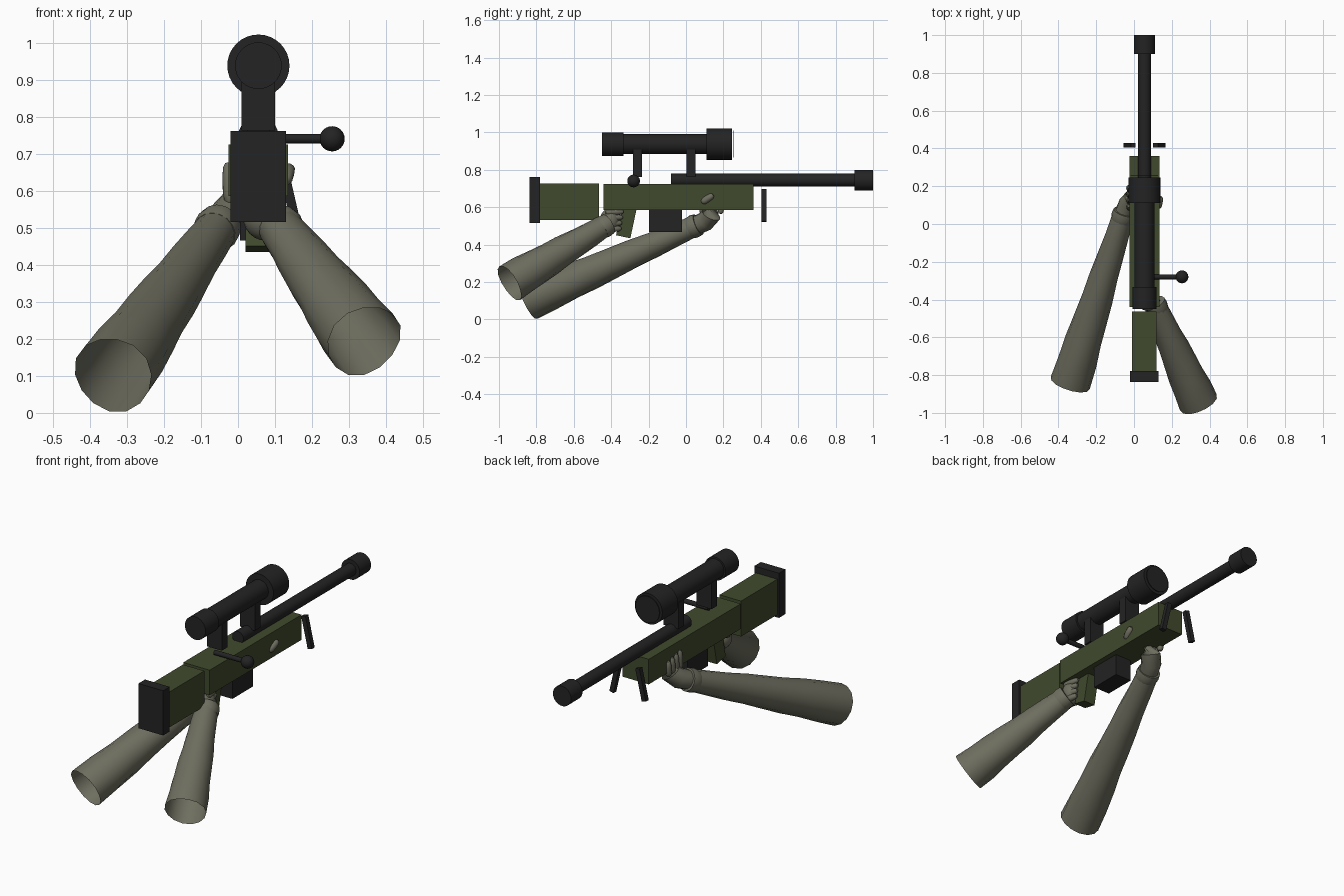
import bpy, bmesh, math
from mathutils import Vector

if "Cube" in bpy.data.objects:
    bpy.data.objects.remove(bpy.data.objects["Cube"])


def material(name, rgb):
    m = bpy.data.materials.new(name)
    m.diffuse_color = (*rgb, 1)
    m.use_nodes = True
    m.node_tree.nodes["Principled BSDF"].inputs["Base Color"].default_value = m.diffuse_color
    return m


BLACK = material("matte black", (0.017, 0.017, 0.017))
GREEN = material("olive green", (0.052, 0.068, 0.026))
SLEEVE = material("grey green cloth", (0.155, 0.155, 0.115))
CX = 0.055  # centre line of the rifle


def finish(name, bm, mat, smooth=False):
    bmesh.ops.recalc_face_normals(bm, faces=bm.faces)
    me = bpy.data.meshes.new(name)
    bm.to_mesh(me)
    bm.free()
    me.materials.append(mat)
    ob = bpy.data.objects.new(name, me)
    bpy.context.collection.objects.link(ob)
    if smooth:
        bpy.ops.object.select_all(action='DESELECT')
        ob.select_set(True)
        bpy.context.view_layer.objects.active = ob
        bpy.ops.object.shade_smooth_by_angle(angle=math.radians(40))
    return ob


def box(name, centre, size, mat, rot=(0, 0, 0)):
    bm = bmesh.new()
    bmesh.ops.create_cube(bm, size=1)
    for v in bm.verts:
        v.co = Vector([c * s for c, s in zip(v.co, size)])
    ob = finish(name, bm, mat)
    ob.location = centre
    ob.rotation_euler = rot
    return ob


def tube(name, rings, mat, sides=32, cap_start=True, cap_end=True, wobble=0.0):
    """Loft circles given as (x, y, z, radius) along a path."""
    bm = bmesh.new()
    pts = [Vector(r[:3]) for r in rings]
    loops = []
    for i, p in enumerate(pts):
        d = pts[min(i + 1, len(pts) - 1)] - pts[max(i - 1, 0)]
        d.normalize()
        ref = Vector((0, 0, 1)) if abs(d.z) < 0.9 else Vector((0, 1, 0))
        u = d.cross(ref).normalized()
        w = u.cross(d)
        loop = []
        for k in range(sides):
            a = 2 * math.pi * k / sides
            r = rings[i][3] * (1 + wobble * math.sin(3 * a + i * 2.1))
            loop.append(bm.verts.new(p + r * (u * math.cos(a) + w * math.sin(a))))
        loops.append(loop)
    for a, b in zip(loops, loops[1:]):
        for k in range(sides):
            n = (k + 1) % sides
            bm.faces.new((a[k], a[n], b[n], b[k]))
    if cap_start:
        bm.faces.new(loops[0])
    if cap_end:
        bm.faces.new(loops[-1])
    return finish(name, bm, mat, True)


def cylinder_y(name, y0, y1, z, r, mat=BLACK):
    return tube(name, [(CX, y0, z, r), (CX, y1, z, r)], mat)


def ball(name, centre, radii, mat):
    bm = bmesh.new()
    bmesh.ops.create_uvsphere(bm, u_segments=20, v_segments=12, radius=1)
    for v in bm.verts:
        v.co = Vector([c + a * r for c, a, r in zip(centre, v.co, radii)])
    return finish(name, bm, mat, True)


def finger(name, a, b, r):
    """Rounded finger between two points."""
    a, b = Vector(a), Vector(b)
    rings = [(*a.lerp(b, t), r * s) for t, s in
             ((0, .5), (.08, .85), (.25, 1), (.6, .95), (.88, .8), (1, .4))]
    return tube(name, rings, SLEEVE, 10)


def arm(name, start, wrist, radii):
    """Open sleeve tapering from the cut end to the wrist."""
    a, b = Vector(start), Vector(wrist)
    n = len(radii) - 1
    return tube(name, [(*a.lerp(b, i / n), r) for i, r in enumerate(radii)],
                SLEEVE, 14, cap_start=False, wobble=0.025)


# Stock, body, grip and magazine
box("butt_pad", (CX, -0.808, 0.638), (0.15, 0.057, 0.246), BLACK)
box("rear_stock", (CX, -0.622, 0.628), (0.13, 0.316, 0.195), GREEN)
box("body", (CX, -0.04, 0.655), (0.16, 0.80, 0.138), GREEN)
box("pistol_grip", (CX, -0.318, 0.525), (0.07, 0.078, 0.17), GREEN, (math.radians(-12), 0, 0))
box("magazine", (CX, -0.11, 0.53), (0.10, 0.178, 0.128), BLACK)

# Barrel and muzzle
cylinder_y("barrel", -0.08, 0.92, 0.745, 0.034)
cylinder_y("muzzle", 0.90, 1.0, 0.745, 0.055)

# Scope and its mounts
cylinder_y("scope_tube", -0.44, 0.24, 0.9375, 0.053)
cylinder_y("scope_eyepiece", -0.45, -0.333, 0.9375, 0.063)
cylinder_y("scope_bell", 0.11, 0.247, 0.9375, 0.084)
cylinder_y("scope_lens", 0.253, 0.257, 0.9375, 0.073)
for label, y in (("rear", -0.26), ("front", 0.027)):
    box(label + "_scope_mount", (CX, y, 0.835), (0.09, 0.048, 0.145), BLACK)

# Bolt handle
tube("bolt_handle", [(CX, -0.28, 0.74, 0.013), (0.25, -0.28, 0.74, 0.013)], BLACK, 20)
ball("bolt_knob", (0.254, -0.28, 0.74), (0.034, 0.034, 0.034), BLACK)

# Short splayed bipod legs
for label, s in (("left", -1), ("right", 1)):
    box(label + "_bipod_leg", (CX + s * 0.079, 0.417, 0.608), (0.026, 0.025, 0.175), BLACK,
        (0, math.radians(-13) * s, 0))

# Supporting arm, cuff and hand under the fore-end
arm("left_sleeve", (-0.337, -0.84, 0.103), (-0.055, 0.05, 0.50),
    (0.108, 0.104, 0.097, 0.09, 0.083, 0.076, 0.069, 0.062, 0.056))
tube("left_cuff", [(-0.064, 0.02, 0.487, 0.058), (-0.058, 0.04, 0.496, 0.063),
                   (-0.05, 0.065, 0.507, 0.06)], SLEEVE, 16)
tube("left_hand", [(-0.055, 0.05, 0.50, 0.05), (-0.03, 0.105, 0.525, 0.053),
                   (0.0, 0.135, 0.56, 0.053), (0.015, 0.145, 0.61, 0.045)], SLEEVE, 14)
for i in range(4):
    y = 0.085 + i * 0.033
    finger(f"left_finger_{i + 1}", (-0.022, y, 0.565), (-0.028, y + 0.01, 0.675 - 0.008 * i), 0.017)
finger("left_thumb", (0.125, 0.085, 0.625), (0.14, 0.145, 0.665), 0.02)

# Trigger arm, cuff and hand around the grip
arm("right_sleeve", (0.34, -0.943, 0.195), (0.115, -0.44, 0.497),
    (0.106, 0.102, 0.095, 0.088, 0.081, 0.073, 0.066, 0.059))
tube("right_cuff", [(0.126, -0.455, 0.485, 0.058), (0.118, -0.437, 0.497, 0.062),
                    (0.108, -0.415, 0.51, 0.058)], SLEEVE, 16)
ball("right_palm", (0.075, -0.405, 0.53), (0.062, 0.055, 0.065), SLEEVE)
for i in range(4):
    z = 0.482 + i * 0.03
    finger(f"right_finger_{i + 1}", (0.115, -0.43, z), (0.10, -0.335 - 0.004 * (3 - i), z + 0.004), 0.018)
finger("right_thumb", (0.04, -0.42, 0.55), (0.005, -0.35, 0.575), 0.018)
